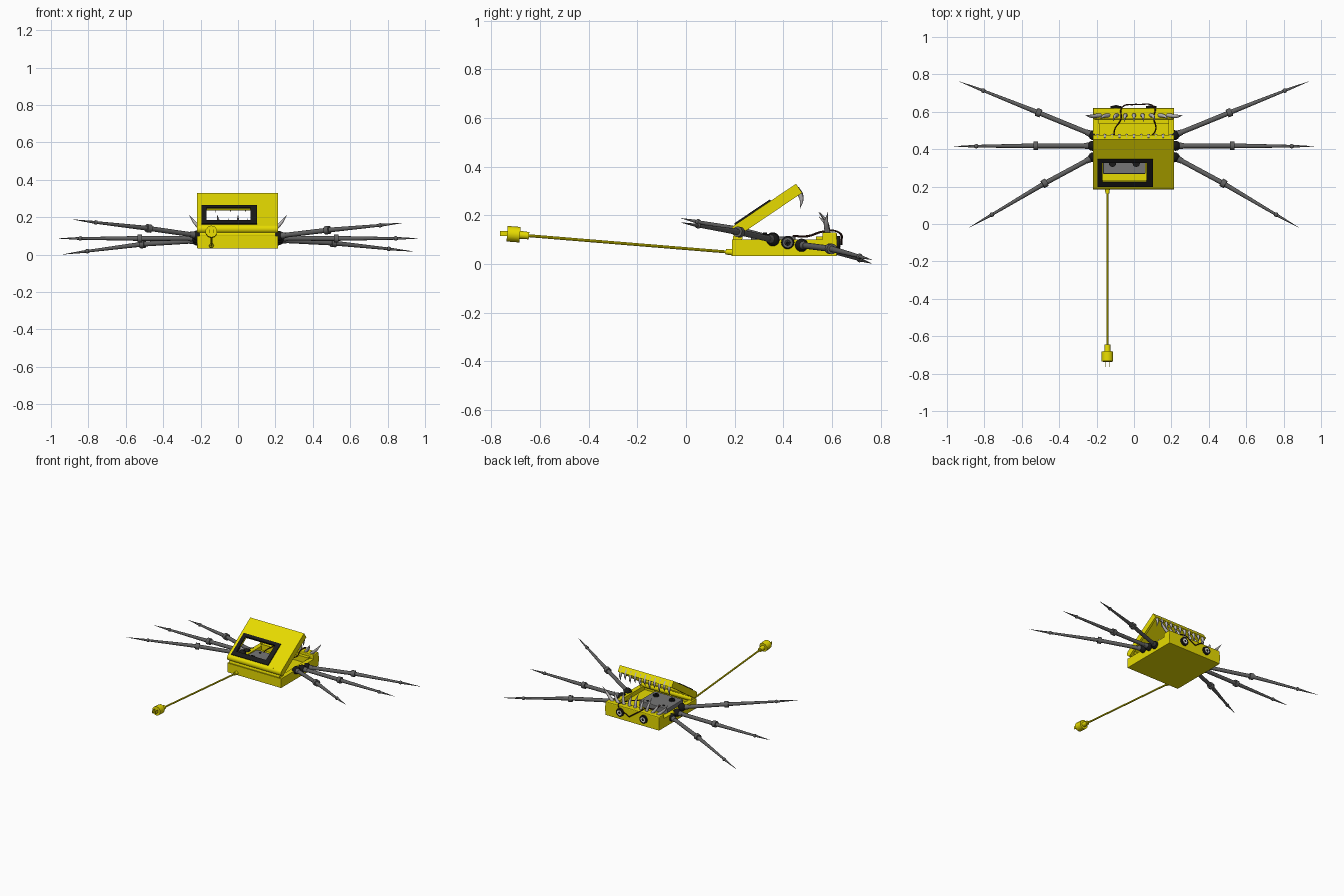
import bpy, bmesh, math
from mathutils import Vector, Matrix

if "Cube" in bpy.data.objects:
    bpy.data.objects.remove(bpy.data.objects["Cube"])

def material(name, c):
    m = bpy.data.materials.new(name)
    m.diffuse_color = (*c, 1)
    m.use_nodes = True
    m.node_tree.nodes["Principled BSDF"].inputs["Base Color"].default_value = m.diffuse_color
    return m

YELLOW = material("yellow plastic", (0.80, 0.71, 0.0))
BLACK = material("black rubber", (0.010, 0.010, 0.010))
DARK = material("dark metal", (0.12, 0.12, 0.12))
GREY = material("grey deck", (0.18, 0.18, 0.18))
TOOTH = material("tooth grey", (0.48, 0.46, 0.46))
WIRE = material("brown wire", (0.05, 0.014, 0.010))
WHITE = material("white", (0.80, 0.80, 0.80))

def finish(name, bm, mat, smooth=False, matrix=None):
    if matrix:
        bm.transform(matrix)
    bmesh.ops.recalc_face_normals(bm, faces=bm.faces[:])
    me = bpy.data.meshes.new(name)
    bm.to_mesh(me)
    bm.free()
    me.materials.append(mat)
    ob = bpy.data.objects.new(name, me)
    bpy.context.collection.objects.link(ob)
    if smooth:
        bpy.ops.object.select_all(action='DESELECT')
        ob.select_set(True)
        bpy.context.view_layer.objects.active = ob
        bpy.ops.object.shade_smooth_by_angle(angle=math.radians(40))
    return ob

def box(name, lo, hi, mat, bevel=0, matrix=None):
    bm = bmesh.new()
    bmesh.ops.create_cube(bm, size=1)
    for v in bm.verts:
        v.co = [(a + b) / 2 + c * (b - a) for a, b, c in zip(lo, hi, v.co)]
    if bevel:
        bmesh.ops.bevel(bm, geom=bm.edges[:], offset=bevel, segments=2, profile=0.5, affect='EDGES')
    return finish(name, bm, mat, False, matrix)

def rod(name, a, b, r1, r2, mat, sides=12):
    a, b = Vector(a), Vector(b)
    d = b - a
    bm = bmesh.new()
    bmesh.ops.create_cone(bm, cap_ends=True, segments=sides, radius1=r1, radius2=r2, depth=d.length)
    m = Matrix.Translation((a + b) / 2) @ d.to_track_quat('Z', 'Y').to_matrix().to_4x4()
    return finish(name, bm, mat, True, m)

def ball(name, at, r, mat):
    bm = bmesh.new()
    bmesh.ops.create_uvsphere(bm, u_segments=16, v_segments=10, radius=r)
    return finish(name, bm, mat, True, Matrix.Translation(at))

def tube(name, pts, radii, mat, sides=8):
    """Smooth bezier tube through a few points, with a radius for each."""
    cu = bpy.data.curves.new(name, 'CURVE')
    cu.dimensions = '3D'
    cu.bevel_depth = 1
    cu.bevel_resolution = max(1, sides // 4)
    cu.resolution_u = 5
    cu.use_fill_caps = True
    sp = cu.splines.new('BEZIER')
    sp.bezier_points.add(len(pts) - 1)
    for p, co, r in zip(sp.bezier_points, pts, radii):
        p.co, p.radius = co, r
        p.handle_left_type = p.handle_right_type = 'AUTO'
    cu.materials.append(mat)
    ob = bpy.data.objects.new(name, cu)
    bpy.context.collection.objects.link(ob)

def frame(name, x0, x1, y0, y1, ix0, ix1, iy0, iy1, z0, z1, mat, matrix=None):
    """Rectangular plate with a rectangular hole."""
    bm = bmesh.new()
    rings = []
    for z in (z0, z1):
        for a, b, c, d in ((x0, x1, y0, y1), (ix0, ix1, iy0, iy1)):
            rings.append([bm.verts.new(p) for p in ((a, c, z), (b, c, z), (b, d, z), (a, d, z))])
    ob, ib, ot, it = rings
    for p, q in ((ob, ib), (ot, it), (ob, ot), (ib, it)):
        for i in range(4):
            j = (i + 1) % 4
            bm.faces.new((p[i], p[j], q[j], q[i]))
    return finish(name, bm, mat, False, matrix)

# Lower case: floor, rim and raised jaw at the back
box("case_floor", (-0.218, 0.188, 0.032), (0.215, 0.62, 0.07), YELLOW, 0.003)
frame("case_rim", -0.218, 0.215, 0.188, 0.62, -0.185, 0.182, 0.215, 0.55, 0.06, 0.1, YELLOW)
box("jaw_ridge", (-0.218, 0.56, 0.08), (0.215, 0.62, 0.13), YELLOW, 0.006)
box("jaw_step", (-0.19, 0.535, 0.07), (0.187, 0.565, 0.112), YELLOW)
rod("hinge", (-0.205, 0.212, 0.106), (0.2, 0.212, 0.106), 0.02, 0.02, YELLOW, 16)

# Tape deck with two spools
box("tape_deck", (-0.165, 0.268, 0.07), (0.062, 0.45, 0.112), GREY, 0.004)
for x in (-0.115, 0.012):
    rod("spool", (x, 0.325, 0.11), (x, 0.325, 0.122), 0.02, 0.02, BLACK, 12)
    rod("spool_pin", (x, 0.325, 0.12), (x, 0.325, 0.13), 0.008, 0.008, BLACK, 8)
    rod("deck_screw", (x, 0.42, 0.11), (x, 0.42, 0.115), 0.009, 0.009, BLACK, 8)

# Open lid: local x across, y up the slope, z out of the lid
LID = Matrix.Translation((0, 0.195, 0.156)) @ Matrix.Rotation(math.radians(34), 4, 'X')
frame("lid_panel", -0.218, 0.215, 0, 0.31, -0.168, 0.068, 0.04, 0.163, -0.012, 0, YELLOW, LID)
frame("lid_walls", -0.218, 0.215, 0, 0.31, -0.203, 0.2, 0.015, 0.295, -0.045, -0.012, YELLOW, LID)
frame("window_frame", -0.195, 0.102, 0.008, 0.185, -0.168, 0.068, 0.04, 0.163, -0.01, 0.007, BLACK, LID)
rod("lid_round_end", LID @ Vector((-0.218, 0, -0.0225)), LID @ Vector((0.215, 0, -0.0225)),
    0.0225, 0.0225, YELLOW, 20)

# Teeth: short ones hang from the lid, long ones splay up from the jaw
for i in range(11):
    x = -0.195 + 0.039 * i
    k = 1.0 if i % 2 == 0 else 0.8
    tube("upper_tooth", [(x, 0.452, 0.31), (x, 0.474, 0.31 - 0.04 * k), (x * 1.02, 0.468, 0.31 - 0.085 * k)],
         [0.013, 0.009, 0.0005], TOOTH)
for i in range(9):
    t = i / 4 - 1
    x = 0.18 * t
    out = 0.082 * t * abs(t)
    k = 0.088 if i % 2 == 0 else 0.07
    tube("lower_tooth", [(x, 0.582, 0.122), (x + out * 0.6, 0.576, 0.125 + k * 0.5),
                         (x + out, 0.545 + 0.038 * abs(t) ** 3, 0.125 + k)],
         [0.012, 0.009, 0.0005], TOOTH)

# Ring eyes on the back face
for x in (-0.097, 0.092):
    rod("eye_ring", (x, 0.615, 0.085), (x, 0.632, 0.085), 0.029, 0.029, BLACK, 20)
    rod("eye_white", (x, 0.63, 0.085), (x, 0.634, 0.085), 0.018, 0.018, WHITE, 16)
    rod("eye_pupil", (x, 0.632, 0.085), (x, 0.636, 0.085), 0.008, 0.008, BLACK, 12)

# Loose wires from the deck over the jaw
tube("left_wire", [(-0.1, 0.44, 0.115), (-0.105, 0.5, 0.115), (-0.07, 0.56, 0.133), (-0.065, 0.622, 0.133), (0.01, 0.64, 0.08)],
     [0.0035] * 5, WIRE)
tube("right_wire", [(0.05, 0.44, 0.115), (0.115, 0.5, 0.113), (0.105, 0.57, 0.134), (0.11, 0.622, 0.133), (0.01, 0.64, 0.08)],
     [0.0035] * 5, WIRE)

# Six jointed legs: hub, knee, ankle, tip
LEGS = {
    "front": [(0.218, 0.357, 0.1), (0.478, 0.217, 0.131), (0.76, 0.05, 0.157), (0.883, -0.02, 0.17)],
    "middle": [(0.222, 0.418, 0.088), (0.525, 0.418, 0.087), (0.843, 0.416, 0.087), (0.965, 0.415, 0.087)],
    "back": [(0.216, 0.475, 0.077), (0.51, 0.595, 0.062), (0.806, 0.713, 0.031), (0.937, 0.763, 0.017)],
}
for side in (1, -1):
    lean = 1 if side > 0 else 1.22
    for part, pts in LEGS.items():
        hub, knee, ankle, tip = [Vector((side * x, y, 0.088 + (z - 0.088) * lean)) for x, y, z in pts]
        n = part + "_leg_"
        ball(n + "hub", hub, 0.027, BLACK)
        rod(n + "socket", (side * 0.2, hub.y, hub.z), hub, 0.02, 0.02, BLACK)
        d = (knee - hub).normalized()
        rod(n + "collar", hub + d * 0.02, hub + d * 0.045, 0.018, 0.015, DARK)
        rod(n + "thigh", hub, knee, 0.013, 0.013, DARK)
        rod(n + "knee", knee - d * 0.013, knee + d * 0.013, 0.022, 0.022, DARK)
        rod(n + "shin", knee, ankle, 0.013, 0.007, DARK)
        ball(n + "ankle", ankle, 0.012, DARK)
        rod(n + "claw", ankle, tip, 0.008, 0.0005, DARK)

# Power cord and plug
X = -0.142
rod("cord_socket", (X, 0.19, 0.048), (X, 0.163, 0.05), 0.013, 0.011, YELLOW)
rod("cord", (X, 0.17, 0.049), (X, -0.66, 0.117), 0.006, 0.006, YELLOW, 8)
rod("plug_neck", (X, -0.645, 0.116), (X, -0.69, 0.12), 0.015, 0.017, YELLOW)
rod("plug_body", (X, -0.682, 0.12), (X, -0.735, 0.124), 0.032, 0.032, YELLOW, 10)
for s in (-1, 1):
    box("plug_prong", (X + s * 0.012 - 0.002, -0.765, 0.115), (X + s * 0.012 + 0.002, -0.73, 0.135), YELLOW)
